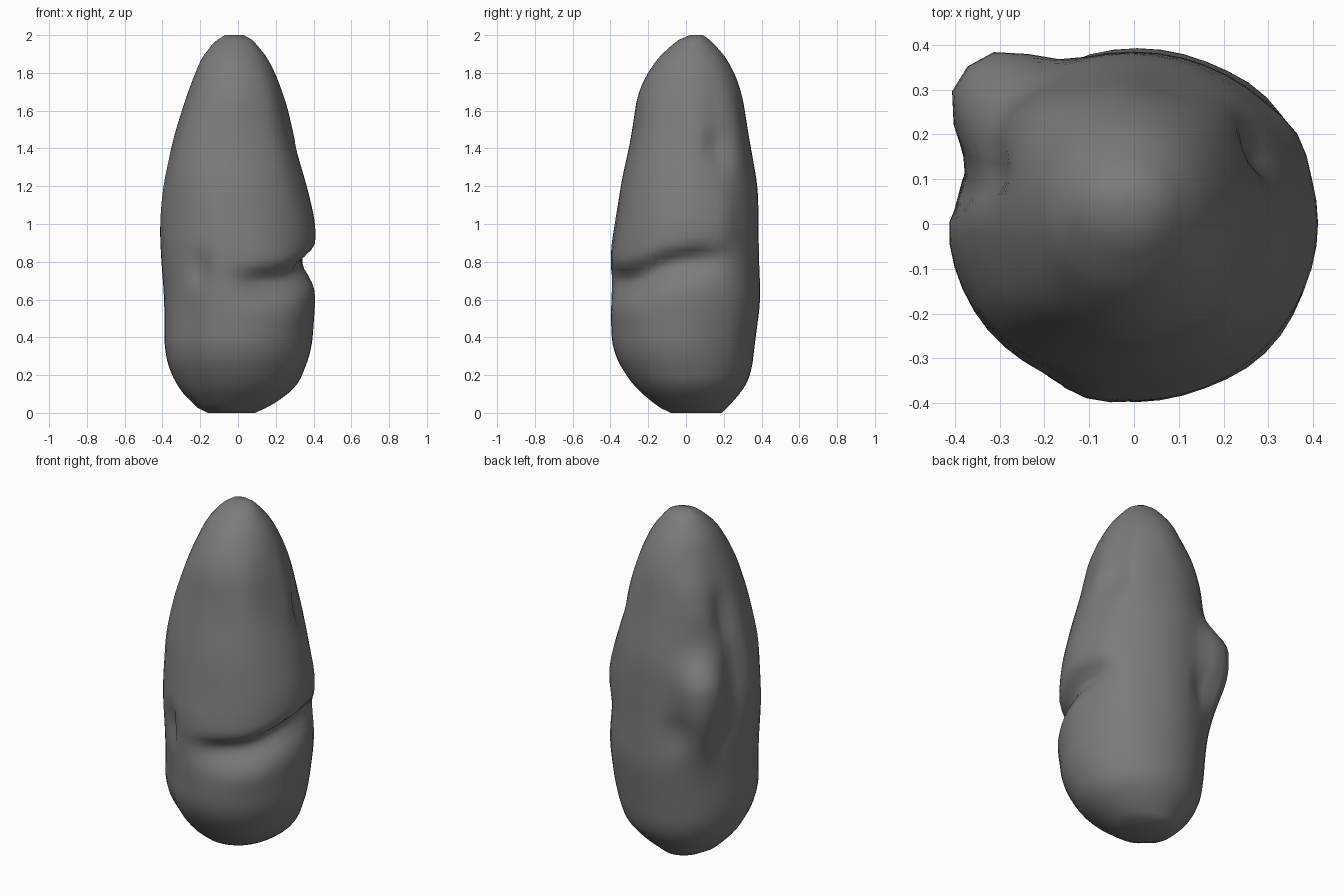
import bpy, bmesh, math

cube = bpy.data.objects.get("Cube")
if cube:
    bpy.data.objects.remove(cube)

stone = bpy.data.materials.new("grey stone")
stone.use_nodes = True
colour = (0.2, 0.2, 0.2, 1)
stone.diffuse_color = colour
bsdf = stone.node_tree.nodes["Principled BSDF"]
bsdf.inputs["Base Color"].default_value = colour
bsdf.inputs["Roughness"].default_value = 0.9

# Body profile: height, left x, right x, front y, back y
PROFILE = [
    (0.0, -.16, .09, -.08, .19), (.03, -.23, .16, -.15, .22),
    (.11, -.3, .3, -.25, .3), (.2, -.355, .34, -.32, .345),
    (.33, -.39, .39, -.39, .36), (.6, -.39, .41, -.402, .395),
    (.85, -.41, .41, -.395, .385), (1.0, -.418, .412, -.37, .385),
    (1.2, -.4, .365, -.347, .38), (1.45, -.345, .29, -.292, .335),
    (1.7, -.265, .235, -.255, .295), (1.84, -.21, .18, -.18, .24),
    (1.92, -.175, .13, -.115, .185), (1.975, -.115, .085, -.05, .13),
    (2.0, -.07, .03, .02, .09)]

# Lumps and hollows: angle, height, angular width, height widths up and down, amount
LUMPS = [
    (135, 1.08, 17, .16, .36, .11),    # knob on the back corner
    (117, .82, 7, .1, .12, -.03),      # hollows either side of the knob
    (152, .8, 6, .1, .12, -.02),
    (166, 1.15, 11, .25, .3, -.04),    # gully beside the knob
    (162, 1.45, 11, .14, .12, -.03),   # upper hollow
    (27, 1.4, 10, .1, .1, -.025),      # notch on the right
    (8, 1.5, 12, .2, .1, .012),
    (45, 1.45, 18, .25, .25, .02),     # squarer upper corners
    (225, 1.4, 20, .3, .3, .018),
    (135, 1.58, 20, .15, .2, .022),
    (-45, 1.45, 16, .3, .3, .012),
    (30, 1.0, 10, .2, .2, .012),       # ridge on the right
    (238, .76, 6, .1, .1, -.04),       # small front crevice
    (258, .95, 9, .2, .2, .012),
    (229, .4, 12, .4, .5, -.015),      # flattened front left corner
    (-45, .55, 16, .1, .1, .008),
    (45, .55, 14, .3, .3, .008)]

SIDES, ROWS = 48, 64


def profile_at(z):
    for a, b in zip(PROFILE, PROFILE[1:]):
        if z <= b[0]:
            t = (z - a[0]) / (b[0] - a[0])
            return [p + (q - p) * t for p, q in zip(a[1:], b[1:])]
    return PROFILE[-1][1:]


def extents(z):
    # Average nearby heights so the outline has no hard bands
    reach = min(.07, z, 2 - z)
    samples = [profile_at(z + reach * k / 3) for k in range(-3, 4)]
    return [sum(column) / len(samples) for column in zip(*samples)]


def turn(a, b):
    return (a - b + 180) % 360 - 180


def offset(angle, z):
    total = 0
    for a, h, wide, up, down, amount in LUMPS:
        d = (turn(angle, a) / wide) ** 2 + ((z - h) / (up if z > h else down)) ** 2
        total += amount * math.exp(-d ** 1.3)
    # Deep groove between the base boulder and the upper body
    along = turn(angle, -30)
    centre = .76 + .06 * math.tanh(along / 25)
    fade = math.exp(-(along / 58) ** 6)
    drop = (z - centre) / (.05 if z > centre else .1)
    return total - .08 * fade * math.exp(-drop * drop)


# Stone body, lofted ring by ring
bm = bmesh.new()
rings = []
for row in range(ROWS + 1):
    t = row / ROWS
    z = 2 * (.8 * t + .2 * (1 - math.cos(math.pi * t)) / 2)
    x0, x1, y0, y1 = extents(z)
    ring = []
    for s in range(SIDES):
        angle = 360 * s / SIDES
        c, n = math.cos(math.radians(angle)), math.sin(math.radians(angle))
        push = offset(angle, z)
        ring.append(bm.verts.new(((x0 + x1) / 2 + c * ((x1 - x0) / 2 + push),
                                  (y0 + y1) / 2 + n * ((y1 - y0) / 2 + push), z)))
    rings.append(ring)
for low, high in zip(rings, rings[1:]):
    for s in range(SIDES):
        e = (s + 1) % SIDES
        bm.faces.new((low[s], low[e], high[e], high[s]))
bm.faces.new(rings[0][::-1])
bm.faces.new(rings[-1])
mesh = bpy.data.meshes.new("standing_stone")
bm.to_mesh(mesh)
bm.free()
mesh.materials.append(stone)
body = bpy.data.objects.new("standing_stone", mesh)
bpy.context.collection.objects.link(body)

bpy.context.view_layer.objects.active = body
body.select_set(True)
bpy.ops.object.shade_smooth_by_angle(angle=math.radians(70))
